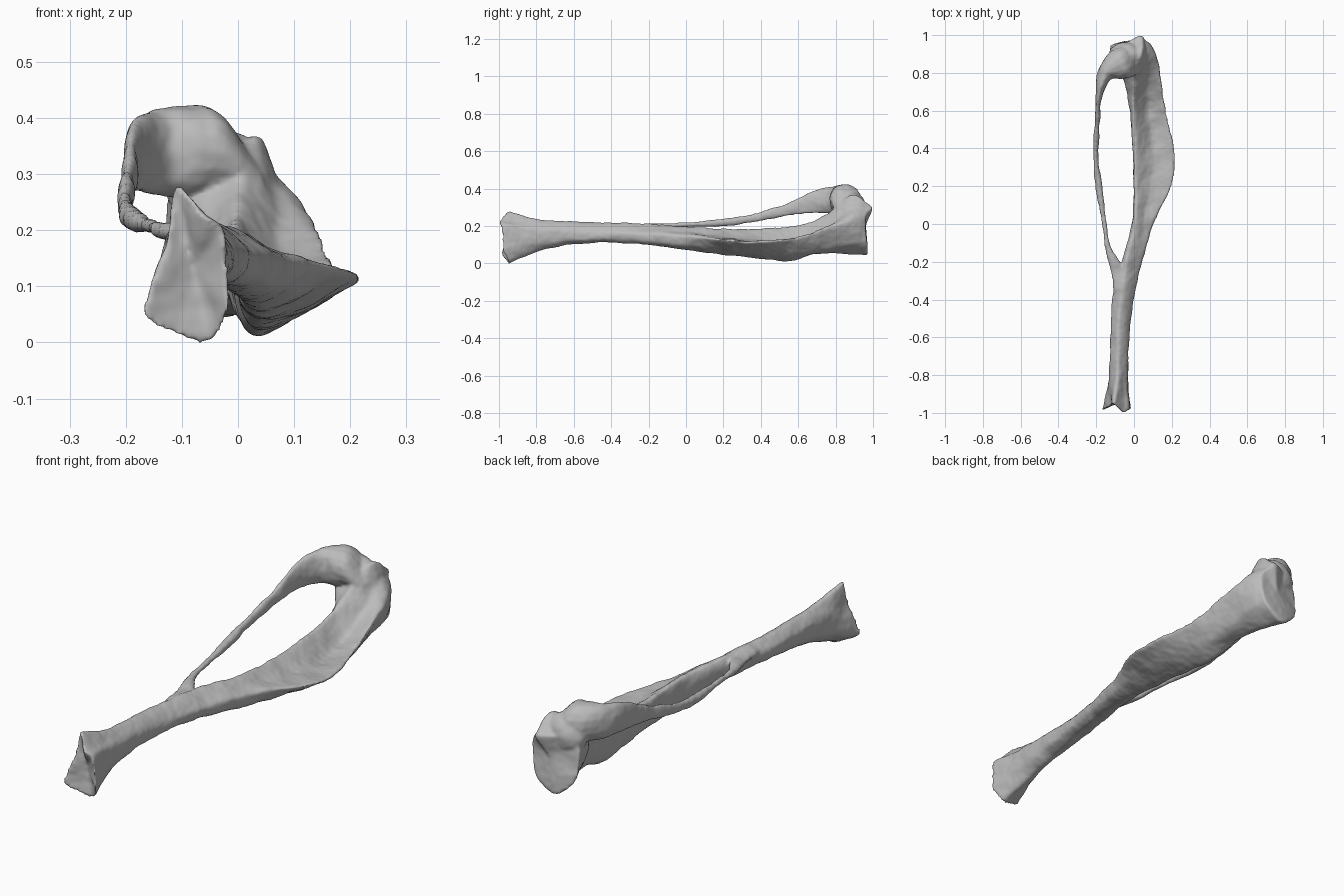
import bpy
import bmesh
import math
from mathutils import Matrix, Vector, noise

cube = bpy.data.objects.get("Cube")
if cube:
    bpy.data.objects.remove(cube, do_unlink=True)

bone_grey = bpy.data.materials.new("bone_grey")
bone_grey.use_nodes = True
bone_grey.diffuse_color = (0.5, 0.5, 0.5, 1)
bone_grey.node_tree.nodes["Principled BSDF"].inputs["Base Color"].default_value = (0.5, 0.5, 0.5, 1)

# Lengthwise guide rails of the main bone, each point is (y, x, z)
crest = [(-.985, -.028, .197), (-.8, -.035, .18), (-.4, -.005, .165), (0, .1, .147), (.2, .197, .127),
         (.36, .218, .116), (.6, .167, .14), (.75, .145, .19), (.88, .123, .22), (.96, .08, .24)]
channel = [(-1, -.06, .225), (-.8, -.055, .21), (-.4, -.035, .2), (0, .05, .168),
           (.3, .1, .13), (.6, .075, .125), (.75, .07, .19), (.9, .065, .3), (.98, .055, .28)]
ridge = [(-.95, -.113, .278), (-.8, -.09, .238), (-.5, -.085, .22), (-.2, -.045, .212),
         (0, 0, .197), (.3, .005, .183), (.6, -.005, .205), (.75, 0, .26), (.89, .03, .37), (1, .03, .3)]
lateral = [(-.965, -.132, .17), (-.8, -.13, .185), (-.4, -.117, .18), (-.2, -.068, .17), (0, -.013, .15),
           (.3, -.005, .12), (.6, -.025, .14), (.75, -.05, .21), (.84, -.1, .27), (.93, -.115, .28)]
low_lateral = [(-.985, -.17, .045), (-.8, -.13, .105), (-.4, -.1, .13), (0, -.01, .09),
               (.3, .005, .06), (.6, -.005, .05), (.75, -.035, .11), (.86, -.085, .13), (.95, -.125, .125)]
keel = [(-.945, -.057, -.003), (-.8, -.08, .06), (-.55, -.07, .107), (-.2, 0, .1), (0, .03, .07),
        (.3, .04, .035), (.57, .03, .012), (.7, .02, .05), (.97, -.03, .045)]
belly = [(-.975, -.02, .06), (-.8, -.04, .1), (-.4, -.01, .13), (0, .08, .095),
         (.3, .13, .065), (.6, .1, .05), (.75, .09, .08), (.97, .065, .11)]


def sample(points, key):
    """Smooth interpolation of a table by its first column."""
    def slope(i):
        a, b = points[max(i - 1, 0)], points[min(i + 1, len(points) - 1)]
        return (Vector(b[1:]) - Vector(a[1:])) / (b[0] - a[0])
    i = 0
    while i < len(points) - 2 and key > points[i + 1][0]:
        i += 1
    p, q = points[i], points[i + 1]
    h = q[0] - p[0]
    t = min(max((key - p[0]) / h, 0), 1)
    s = t * t * (3 - 2 * t)
    return (Vector(p[1:]) * (1 - s) + Vector(q[1:]) * s
            + slope(i) * (h * t * (1 - t) ** 2) - slope(i + 1) * (h * t * t * (1 - t)))


def round_loop(points, steps):
    """Closed smooth outline through the given points."""
    n, loop = len(points), []
    for i in range(n):
        a, b, c, d = (points[(i + k) % n] for k in (-1, 0, 1, 2))
        for k in range(steps):
            t = k / steps
            s = t * t * (3 - 2 * t)
            loop.append(b * (1 - s) + c * s + (c - a) * (0.4 * t * (1 - t) ** 2)
                        - (d - b) * (0.4 * t * t * (1 - t)))
    return loop


def loft(bm, rings, sink_start=0, sink_end=0):
    """Skin a list of rings and close both ends, sinking the cap centres."""
    rows = [[bm.verts.new(p) for p in ring] for ring in rings]
    n = len(rows[0])
    for a, b in zip(rows, rows[1:]):
        for i in range(n):
            j = (i + 1) % n
            bm.faces.new((a[i], a[j], b[j], b[i]))
    for row, sink in ((rows[0], sink_start), (rows[-1], sink_end)):
        middle = sum((v.co for v in row), Vector()) / n
        hub = bm.verts.new(middle + Vector((0, sink, 0)))
        for i in range(n):
            bm.faces.new((row[i], row[(i + 1) % n], hub))


bm = bmesh.new()

# Main shaft with both joint ends
rails = [crest, channel, ridge, lateral, low_lateral, keel, belly]
rings = []
STATIONS = 120
for k in range(STATIONS + 1):
    u = k / STATIONS
    ring = []
    for rail in rails:
        y = rail[0][0] * (1 - u) + rail[-1][0] * u
        x, z = sample(rail, y)
        ring.append(Vector((x, y, z)))
    rings.append(round_loop(ring, 6))
loft(bm, rings, sink_start=.03)

# Slender side bone: (step, x, y, z, half width, half height), flaring into its head
side_bone = [(0, -.075, -.42, .185, .025, .02), (1, -.09, -.25, .192, .035, .018),
             (2, -.138, -.13, .2, .015, .013), (3, -.159, 0, .208, .013, .013),
             (4, -.188, .2, .217, .018, .02), (5, -.204, .35, .24, .014, .023),
             (6, -.197, .55, .29, .013, .035), (7, -.187, .69, .33, .017, .062),
             (8, -.155, .795, .337, .045, .076), (9, -.095, .84, .338, .08, .082),
             (10, -.045, .86, .335, .085, .078), (11, .03, .88, .27, .07, .05)]
rings = []
COUNT = 120
LAST = len(side_bone) - 1
for k in range(COUNT + 1):
    t = LAST * k / COUNT
    x, y, z, wide, high = sample(side_bone, t)
    ahead, behind = sample(side_bone, min(t + .05, LAST)), sample(side_bone, max(t - .05, 0))
    across = Vector((ahead[1] - behind[1], behind[0] - ahead[0], 0)).normalized()
    rings.append([Vector((x, y, z)) + across * (wide * math.cos(a)) + Vector((0, 0, high * math.sin(a)))
                  for a in (i * math.tau / 16 for i in range(16))])
loft(bm, rings)

# Rounded joint lobe bridging the side bone's head and the shaft
bmesh.ops.create_uvsphere(bm, u_segments=24, v_segments=16, radius=1,
                          matrix=Matrix.LocRotScale(Vector((-.035, .895, .29)), None, Vector((.1, .07, .085))))

bmesh.ops.recalc_face_normals(bm, faces=bm.faces)
mesh = bpy.data.meshes.new("leg_bone")
bm.to_mesh(mesh)
bm.free()
mesh.materials.append(bone_grey)
leg_bone = bpy.data.objects.new("leg_bone", mesh)
bpy.context.collection.objects.link(leg_bone)

# Fuse the parts into one organic surface
remesh = leg_bone.modifiers.new("fuse", 'REMESH')
remesh.mode = 'VOXEL'
remesh.voxel_size = .007
smooth = leg_bone.modifiers.new("soften", 'SMOOTH')
smooth.factor = .5
smooth.iterations = 4
bpy.context.view_layer.objects.active = leg_bone
leg_bone.select_set(True)
for name in ("fuse", "soften"):
    bpy.ops.object.modifier_apply(modifier=name)

# Uneven bony surface, then rest it on the ground
mesh = leg_bone.data
normals = [v.normal.copy() for v in mesh.vertices]
for v, normal in zip(mesh.vertices, normals):
    v.co += normal * (.005 * noise.noise(v.co * 14) + .0015 * noise.noise(v.co * 40))
low = [min(v.co[i] for v in mesh.vertices) for i in range(3)]
high = [max(v.co[i] for v in mesh.vertices) for i in range(3)]
base = Vector(((low[0] + high[0]) / 2, (low[1] + high[1]) / 2, low[2]))
for v in mesh.vertices:
    v.co -= base
bpy.ops.object.shade_smooth()
